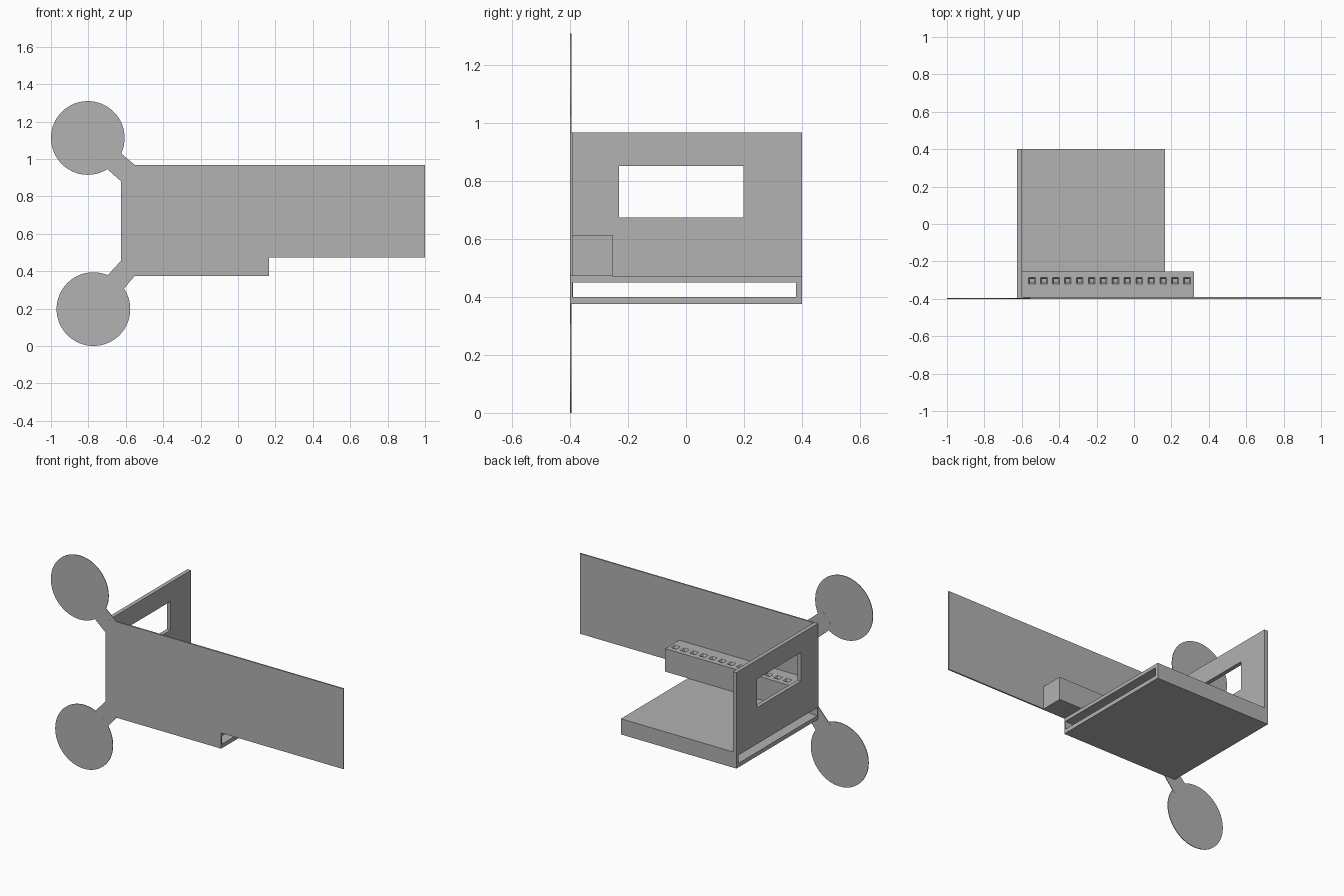
import bpy, bmesh, math
from mathutils import Vector

cube = bpy.data.objects.get("Cube")
if cube:
    bpy.data.objects.remove(cube)

grey = bpy.data.materials.new("plain grey")
grey.use_nodes = True
grey.diffuse_color = (0.445, 0.445, 0.445, 1)
grey.node_tree.nodes["Principled BSDF"].inputs["Base Color"].default_value = (0.445, 0.445, 0.445, 1)


def finish(name, bm):
    bmesh.ops.recalc_face_normals(bm, faces=bm.faces)
    mesh = bpy.data.meshes.new(name)
    bm.to_mesh(mesh)
    bm.free()
    mesh.materials.append(grey)
    ob = bpy.data.objects.new(name, mesh)
    bpy.context.collection.objects.link(ob)
    return ob


def add_box(bm, x, y, z):
    geom = bmesh.ops.create_cube(bm, size=1)
    for v in geom["verts"]:
        v.co = [(a + b) / 2 + c * (b - a) for (a, b), c in zip((x, y, z), v.co)]


def box(name, x, y, z):
    bm = bmesh.new()
    add_box(bm, x, y, z)
    return finish(name, bm)


def front_slab(name, outline, y0, y1):
    """Extrude an (x, z) outline from y0 to y1."""
    bm = bmesh.new()
    face = bm.faces.new([bm.verts.new((x, y0, z)) for x, z in outline])
    geom = bmesh.ops.extrude_face_region(bm, geom=[face])["geom"]
    moved = [v for v in geom if isinstance(v, bmesh.types.BMVert)]
    bmesh.ops.translate(bm, verts=moved, vec=(0, y1 - y0, 0))
    return finish(name, bm)


def cut(ob, cutter):
    mod = ob.modifiers.new("cut", 'BOOLEAN')
    mod.operation = 'DIFFERENCE'
    mod.solver = 'EXACT'
    mod.object = cutter
    cutter.hide_render = True
    cutter.hide_set(True)


LEFT, INNER, STEP = -0.625, -0.6, 0.165
FRONT, BACK, PLATE = -0.4, 0.4, -0.391
BASE, DECK, TOP = 0.375, 0.472, 0.968

# Long front plate with a step in its lower edge
front_slab("front_plate", [(LEFT, BASE), (STEP, BASE), (STEP, DECK), (1, DECK),
                           (1, TOP), (LEFT, TOP)], FRONT, PLATE)

# Round tabs joined to the plate corners by short arms
def tab(name, cx, cz, arm):
    disc = [(cx + 0.197 * math.cos(a), cz + 0.197 * math.sin(a))
            for a in (i * math.tau / 64 for i in range(64))]
    front_slab(name + "_disc", disc, FRONT, FRONT + 0.004)
    front_slab(name + "_arm", arm, FRONT + 0.0003, FRONT + 0.0043)


tab("upper_tab", -0.803, 1.112, [(-0.73, 0.97), (-0.70, 0.946), (-0.625, 0.88),
                                 (-0.55, 0.966), (-0.625, 1.03), (-0.65, 1.06)])
tab("lower_tab", -0.773, 0.197, [(-0.72, 0.35), (-0.69, 0.385), (-0.622, 0.46),
                                 (-0.55, 0.378), (-0.61, 0.305), (-0.64, 0.275)])

# Side wall with a window and a slot
side = box("side_wall", (LEFT, INNER), (PLATE, BACK), (BASE, TOP))
cut(side, box("window_cutter", (-0.7, -0.5), (-0.232, 0.199), (0.675, 0.852)))
cut(side, box("slot_cutter", (-0.7, -0.5), (-0.39, 0.38), (0.4, 0.45)))

# Hollow base tray, open at both ends
box("tray_floor", (INNER, STEP), (PLATE, BACK), (BASE, 0.4))
box("tray_roof", (INNER, STEP), (PLATE, BACK), (0.45, DECK))
box("tray_back", (INNER, STEP), (0.38, BACK), (0.4, 0.45))

# Socket strip with a row of tapered square holes
strip = box("socket_strip", (INNER, 0.32), (PLATE, -0.254), (DECK, 0.614))
bm = bmesh.new()
for i in range(14):
    x, y = -0.545 + i * 0.0637, -0.303
    rings = []
    for r, z in ((0.022, 0.618), (0.018, 0.614), (0.010, 0.602), (0.010, 0.50)):
        rings.append([bm.verts.new((x + r * a, y + r * b, z))
                      for a, b in ((-1, -1), (1, -1), (1, 1), (-1, 1))])
    for low, high in zip(rings, rings[1:]):
        for k in range(4):
            n = (k + 1) % 4
            bm.faces.new((low[k], low[n], high[n], high[k]))
    bm.faces.new(rings[0])
    bm.faces.new(rings[-1])
cut(strip, finish("socket_cutter", bm))
